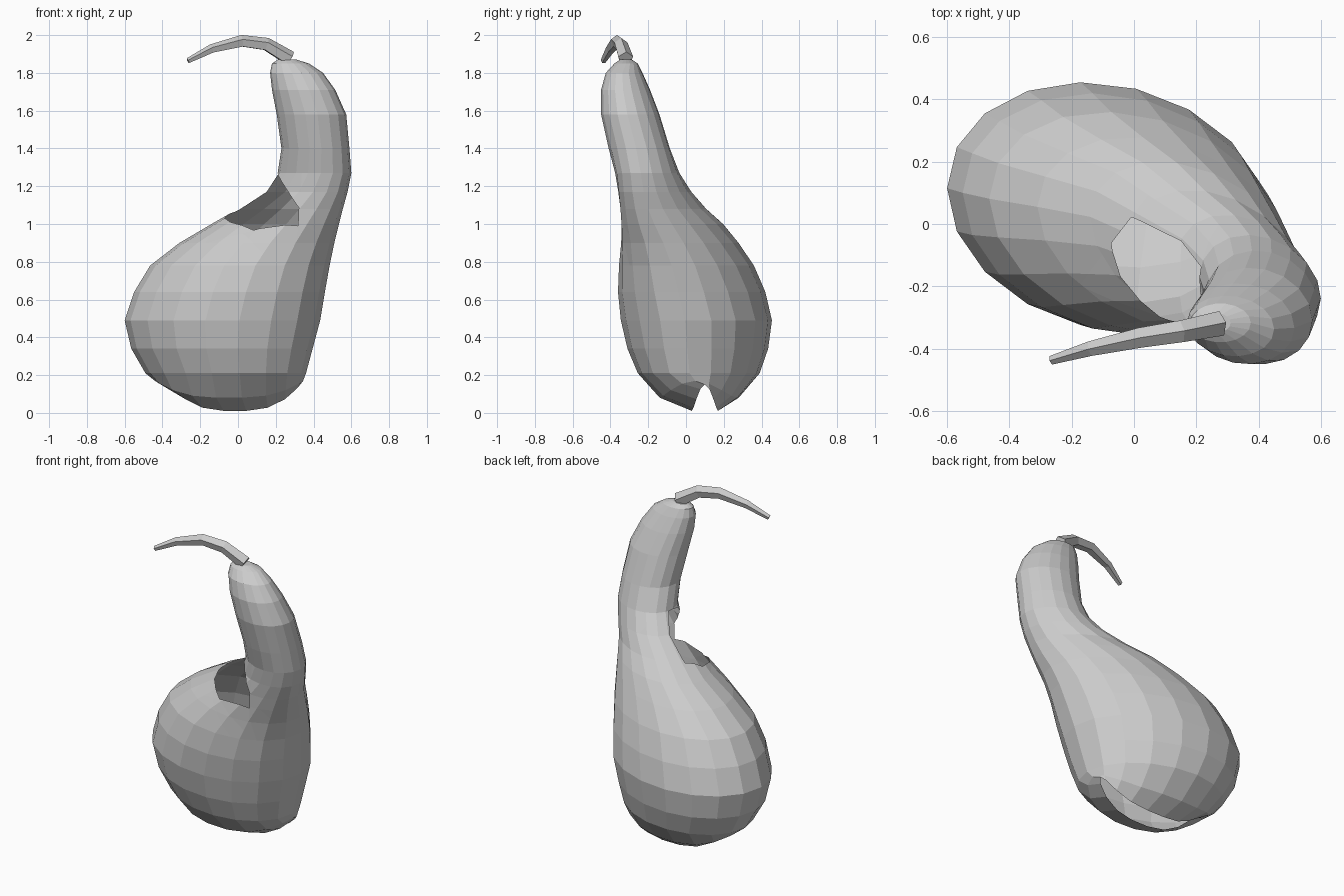
import bpy, bmesh, math
from mathutils import Vector as V

if "Cube" in bpy.data.objects:
    bpy.data.objects.remove(bpy.data.objects["Cube"])

def loft(bm, rings, cap_ends=(True, True)):
    loops = [[bm.verts.new(p) for p in r] for r in rings]
    for a, b in zip(loops, loops[1:]):
        n = len(a)
        for i in range(n):
            bm.faces.new((a[i], a[(i + 1) % n], b[(i + 1) % n], b[i]))
    if cap_ends[0]:
        bm.faces.new(loops[0][::-1])
    if cap_ends[1]:
        bm.faces.new(loops[-1])

def finish(bm, name):
    me = bpy.data.meshes.new(name)
    bm.to_mesh(me)
    bm.free()
    ob = bpy.data.objects.new(name, me)
    bpy.context.collection.objects.link(ob)
    return ob

# Slices of the gourd: z, x min, x max, y min, y max, skew, end lift
SIDES = 18
SLICES = [
    (0.01, -0.36, 0.33, 0.03, 0.17, 0.0, 0.14),
    (0.08, -0.44, 0.345, -0.14, 0.28, -0.1, 0.09),
    (0.21, -0.49, 0.36, -0.255, 0.39, -0.15, 0.0),
    (0.34, -0.565, 0.395, -0.31, 0.435, -0.15, 0.0),
    (0.49, -0.60, 0.435, -0.345, 0.455, -0.15, 0.0),
    (0.64, -0.55, 0.46, -0.36, 0.42, -0.18, 0.0),
    (0.78, -0.465, 0.485, -0.355, 0.36, -0.22, 0.0),
    (0.90, -0.31, 0.51, -0.345, 0.28, -0.28, 0.0),
    (1.00, -0.14, 0.535, -0.345, 0.20, -0.35, 0.0),
    (1.08, 0.0, 0.555, -0.35, 0.11, -0.35, 0.0),
    (1.17, 0.14, 0.58, -0.36, 0.03, -0.3, 0.0),
    (1.27, 0.21, 0.60, -0.375, -0.035, -0.2, 0.0),
    (1.40, 0.23, 0.59, -0.41, -0.085, -0.1, 0.0),
    (1.58, 0.205, 0.573, -0.45, -0.14, -0.1, 0.0),
    (1.71, 0.18, 0.515, -0.45, -0.19, -0.1, 0.0),
    (1.80, 0.17, 0.45, -0.425, -0.23, -0.1, 0.0),
    (1.85, 0.18, 0.375, -0.38, -0.255, 0.0, 0.0),
    (1.87, 0.21, 0.31, -0.35, -0.285, 0.0, 0.0),
]

def slice_ring(z, x0, x1, y0, y1, skew, lift):
    phi = math.asin(skew)
    ring = []
    for i in range(SIDES):
        t = 2 * math.pi * i / SIDES
        ring.append(V(((x0 + x1) / 2 + (x1 - x0) / 2 * math.cos(t),
                       (y0 + y1) / 2 + (y1 - y0) / 2 * math.sin(t + phi),
                       z + lift * abs(math.cos(t)) ** 3)))
    return ring

# Gourd shell, split open along the bottom
bm = bmesh.new()
loft(bm, [slice_ring(*s) for s in SLICES], (False, True))

# Broken hole where the shoulder meets the neck
outline = [V(p) for p in ((-0.01, 0.02, 1.07), (-0.08, -0.07, 1.04), (-0.05, -0.18, 1.02),
                          (0.08, -0.30, 0.97), (0.31, -0.35, 1.0), (0.31, -0.36, 1.1),
                          (0.23, -0.12, 1.25))]
centre = sum(outline, V()) / len(outline)
axis = V((-0.5, -0.6, 0.6)).normalized()
planes = []
for a, b in zip(outline, outline[1:] + outline[:1]):
    n = (b - a).cross(axis).normalized()
    planes.append((a, n if n.dot(centre - a) > 0 else -n))
bm.normal_update()

def near(f):
    c = f.calc_center_median()
    return (c - centre).length < 0.36 and (c - centre).dot(axis) > -0.2

for co, n in planes:
    faces = [f for f in bm.faces if near(f)]
    geom = list({e for f in faces for e in f.edges}) + list({v for f in faces for v in f.verts}) + faces
    bmesh.ops.bisect_plane(bm, geom=geom, plane_co=co, plane_no=n, dist=1e-5)
hole = [f for f in bm.faces if near(f)
        and all(n.dot(f.calc_center_median() - co) > 0 for co, n in planes)]
bmesh.ops.delete(bm, geom=hole, context='FACES')
finish(bm, "gourd_shell")

# Curved tapering stem
path = [(0.275, -0.32, 1.875, 0.042), (0.15, -0.345, 1.95, 0.037), (0.02, -0.365, 1.967, 0.034),
        (-0.14, -0.40, 1.927, 0.025), (-0.265, -0.437, 1.864, 0.015)]
rings = []
for i, p in enumerate(path):
    c = V(p[:3])
    d = (V(path[min(i + 1, 4)][:3]) - V(path[max(i - 1, 0)][:3])).normalized()
    side = d.cross(V((0, 0, 1))).normalized()
    up = side.cross(d)
    rings.append([c + p[3] * (side * math.cos(t) + up * math.sin(t))
                  for t in [math.pi / 2 + 2 * math.pi * k / 5 for k in range(5)]])
bm = bmesh.new()
loft(bm, rings)
bmesh.ops.recalc_face_normals(bm, faces=bm.faces[:])
finish(bm, "stem")
